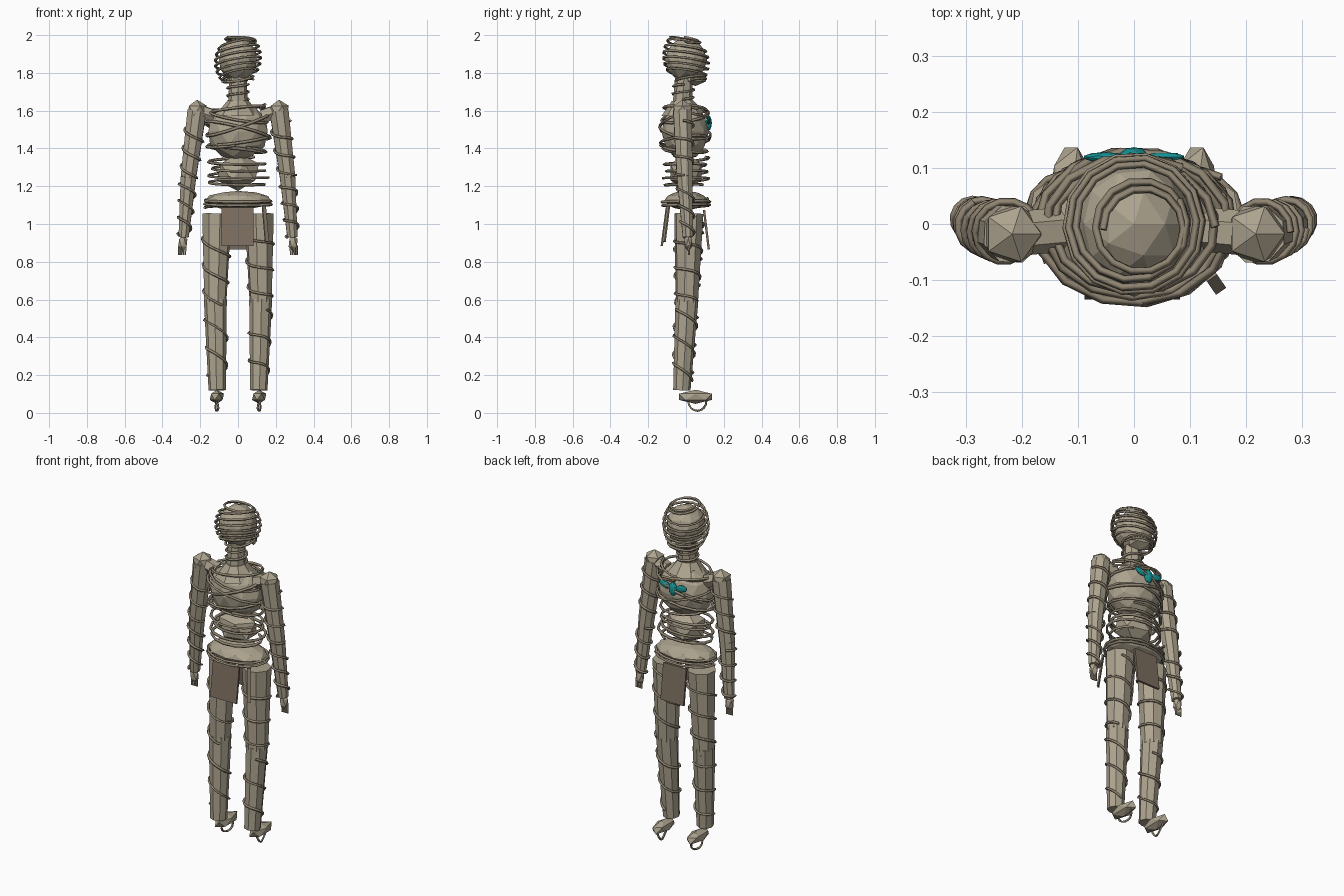
import bpy, bmesh, math
from mathutils import Vector, Matrix

if "Cube" in bpy.data.objects:
    bpy.data.objects.remove(bpy.data.objects["Cube"])


def material(name, rgb):
    m = bpy.data.materials.new(name)
    m.diffuse_color = (*rgb, 1)
    m.use_nodes = True
    m.node_tree.nodes["Principled BSDF"].inputs["Base Color"].default_value = m.diffuse_color
    return m


LINEN = material("linen", (0.42, 0.37, 0.275))
WRAP = material("aged wrap", (0.28, 0.235, 0.17))
CLOTH = material("brown cloth", (0.20, 0.155, 0.115))
TEAL = material("teal", (0.01, 0.30, 0.31))
GOLD = material("gold", (0.50, 0.30, 0.06))


def finish(name, bm, mat):
    bmesh.ops.recalc_face_normals(bm, faces=bm.faces[:])
    me = bpy.data.meshes.new(name)
    bm.to_mesh(me)
    bm.free()
    me.materials.append(mat)
    ob = bpy.data.objects.new(name, me)
    bpy.context.collection.objects.link(ob)
    return ob


def ball(name, c, r, mat=LINEN, sub=1, tilt=0):
    """Faceted ellipsoid."""
    bm = bmesh.new()
    bmesh.ops.create_icosphere(bm, subdivisions=sub, radius=1)
    bm.transform(Matrix.Translation(c) @ Matrix.Rotation(tilt, 4, 'Y') @ Matrix.Diagonal((*r, 1)))
    return finish(name, bm, mat)


def limb(name, a, b, ra, rb, sides=8, mat=LINEN):
    """Tapered prism from point a to point b."""
    a, b = Vector(a), Vector(b)
    bm = bmesh.new()
    bmesh.ops.create_cone(bm, cap_ends=True, segments=sides, radius1=ra, radius2=rb,
                          depth=(b - a).length)
    rot = Vector((0, 0, 1)).rotation_difference(b - a).to_matrix().to_4x4()
    bm.transform(Matrix.Translation((a + b) / 2) @ rot)
    return finish(name, bm, mat)


def slab(name, c, size, mat, rx=0, ry=0, rz=0):
    bm = bmesh.new()
    bmesh.ops.create_cube(bm, size=1)
    bm.transform(Matrix.Translation(c) @ Matrix.Rotation(rz, 4, 'Z') @ Matrix.Rotation(rx, 4, 'X')
                 @ Matrix.Rotation(ry, 4, 'Y') @ Matrix.Diagonal((*size, 1)))
    return finish(name, bm, mat)


def strip(name, pts, thick=0.007):
    """Thin bandage tube following a list of points."""
    cu = bpy.data.curves.new(name, 'CURVE')
    cu.dimensions = '3D'
    cu.bevel_depth = thick
    cu.bevel_resolution = 0
    cu.use_fill_caps = True
    sp = cu.splines.new('POLY')
    sp.points.add(len(pts) - 1)
    for p, co in zip(sp.points, pts):
        p.co = (*co, 1)
    cu.materials.append(WRAP)
    ob = bpy.data.objects.new(name, cu)
    bpy.context.collection.objects.link(ob)
    bpy.ops.object.select_all(action='DESELECT')
    ob.select_set(True)
    bpy.context.view_layer.objects.active = ob
    bpy.ops.object.convert(target='MESH')


def coil(name, a, b, radius, turns, tx=0, ty=0, phase=0, thick=0.007, squash=1):
    """Spiral from a to b; radius(t) is its width, tx and ty lean each turn."""
    a, b = Vector(a), Vector(b)
    n = int(turns * 14)
    pts = []
    for i in range(n + 1):
        t = i / n
        ang = phase + math.tau * turns * t
        r = radius(t)
        c, s = math.cos(ang), math.sin(ang)
        pts.append(a.lerp(b, t) + Vector((r * c, r * squash * s, tx * c + ty * s)))
    strip(name, pts, thick)


# Head, jaw and neck
ball("head", (0, 0, 1.87), (0.105, 0.112, 0.115), sub=2)
ball("jaw", (0, 0.05, 1.775), (0.07, 0.065, 0.045))
limb("neck", (0, -0.02, 1.62), (0, -0.01, 1.79), 0.052, 0.046)

# Torso
ball("chest", (0, -0.005, 1.49), (0.165, 0.125, 0.155), sub=2)
limb("collar", (0, -0.015, 1.58), (0, -0.02, 1.655), 0.115, 0.055)
ball("waist", (0, 0, 1.275), (0.125, 0.095, 0.10))
ball("pelvis", (0, 0, 1.125), (0.18, 0.115, 0.05), sub=2)

# Torso and head bandages
coil("head_wrap", (0, 0, 1.775), (0, 0, 1.96),
     lambda t: 0.123 * math.sqrt(max(0.2, 1 - ((t * 0.185 - 0.095) / 0.135) ** 2)),
     6, 0.015, -0.022, 0.5)
coil("crown_wrap", (0.01, -0.005, 1.97), (0.015, -0.01, 1.985), lambda t: 0.085 - 0.015 * t,
     1.5, -0.005, -0.012)
coil("jaw_wrap", (0, 0.025, 1.755), (0, 0.025, 1.78), lambda t: 0.082, 1.5, 0.01, 0.01)
coil("neck_wrap", (0, -0.018, 1.66), (0, -0.01, 1.74), lambda t: 0.057, 2)
for i, (z, r, tx, ty) in enumerate([(1.615, 0.145, 0.018, -0.01), (1.575, 0.158, -0.025, 0.02),
                                    (1.53, 0.17, 0.06, 0.015), (1.50, 0.173, -0.04, -0.02),
                                    (1.445, 0.168, 0.025, 0.015), (1.40, 0.15, -0.015, -0.01)]):
    coil(f"chest_wrap_{i + 1}", (0, -0.005, z), (0, -0.005, z - 0.012), lambda t, r=r: r,
         1.1, tx, ty, i, 0.008, 0.79)
coil("waist_wrap", (0, 0, 1.345), (0, 0, 1.20), lambda t: 0.15 + 0.012 * math.cos(9 * t),
     4, 0.004, 0.008, 1, 0.008, 0.76)
coil("hip_wrap", (0, 0, 1.13), (0, 0, 1.09), lambda t: 0.178, 2.2, 0.003, 0.006, 2, 0.008, 0.72)

# Legs, feet, arms and hands, one set per side
for side, s in (("left", -1), ("right", 1)):
    hip, knee, ankle = (s * 0.112, 0.015, 1.055), (s * 0.12, 0.005, 0.585), (s * 0.11, -0.022, 0.12)
    limb(f"{side}_thigh", hip, knee, 0.079, 0.06)
    ball(f"{side}_knee", knee, (0.057, 0.062, 0.055))
    limb(f"{side}_shin", (s * 0.12, 0.005, 0.60), ankle, 0.061, 0.046)
    coil(f"{side}_thigh_wrap", (s * 0.112, 0.015, 1.00), knee, lambda t: 0.081 - 0.018 * t,
         3, s * 0.012, 0.01, s)
    coil(f"{side}_shin_wrap", (s * 0.118, 0, 0.53), (s * 0.11, -0.018, 0.18),
         lambda t: 0.064 - 0.012 * t, 2.4, s * 0.012, -0.012, -s)
    ball(f"{side}_foot", (s * 0.112, 0.05, 0.085), (0.042, 0.102, 0.037))
    strip(f"{side}_foot_wrap",
          [(s * (0.112 + 0.008 * math.sin(2 * a)), 0.06 + 0.048 * math.cos(a), 0.063 + 0.052 * math.sin(a))
           for a in (math.tau * i / 16 for i in range(17))], 0.006)

    shoulder, elbow, wrist = (s * 0.217, -0.018, 1.60), (s * 0.262, -0.008, 1.25), (s * 0.288, 0.01, 0.93)
    ball(f"{side}_shoulder", shoulder, (0.058, 0.058, 0.058))
    limb(f"{side}_upper_arm", shoulder, elbow, 0.054, 0.044)
    ball(f"{side}_elbow", elbow, (0.043, 0.043, 0.043))
    limb(f"{side}_forearm", elbow, wrist, 0.044, 0.029)
    limb(f"{side}_collar_bone", (s * 0.13, -0.01, 1.57), shoulder, 0.04, 0.04, 6)
    coil(f"{side}_upper_arm_wrap", (s * 0.223, -0.015, 1.54), elbow, lambda t: 0.056 - 0.01 * t,
         3, s * 0.008, 0.008)
    coil(f"{side}_forearm_wrap", (s * 0.265, -0.005, 1.22), wrist, lambda t: 0.048 - 0.014 * t,
         3.3, s * 0.008, -0.008, 2)
    ball(f"{side}_hand", (s * 0.292, 0.012, 0.90), (0.027, 0.024, 0.045))
    for k in range(4):
        x = s * (0.278 + 0.011 * k)
        limb(f"{side}_finger_{k + 1}", (x, 0.014, 0.885), (x + s * 0.001, 0.016, 0.835), 0.0065, 0.005, 5)

# Loincloth panels and a loose bandage end
slab("front_cloth", (-0.003, -0.115, 0.985), (0.17, 0.012, 0.205), CLOTH, rx=-0.13)
slab("back_cloth", (0.003, 0.108, 0.97), (0.15, 0.012, 0.21), CLOTH, rx=0.12)
slab("loose_end", (0.145, -0.105, 1.0), (0.022, 0.008, 0.19), WRAP, rx=-0.15, rz=0.6)

# Winged beetle amulet
ball("beetle_body", (0, 0.121, 1.535), (0.026, 0.016, 0.04), TEAL, 2)
ball("beetle_disc", (0, 0.115, 1.585), (0.013, 0.012, 0.013), GOLD)
for side, s in (("left", -1), ("right", 1)):
    ball(f"beetle_{side}_wing", (s * 0.052, 0.119, 1.548), (0.04, 0.009, 0.02), TEAL, 2, -s * 0.25)
